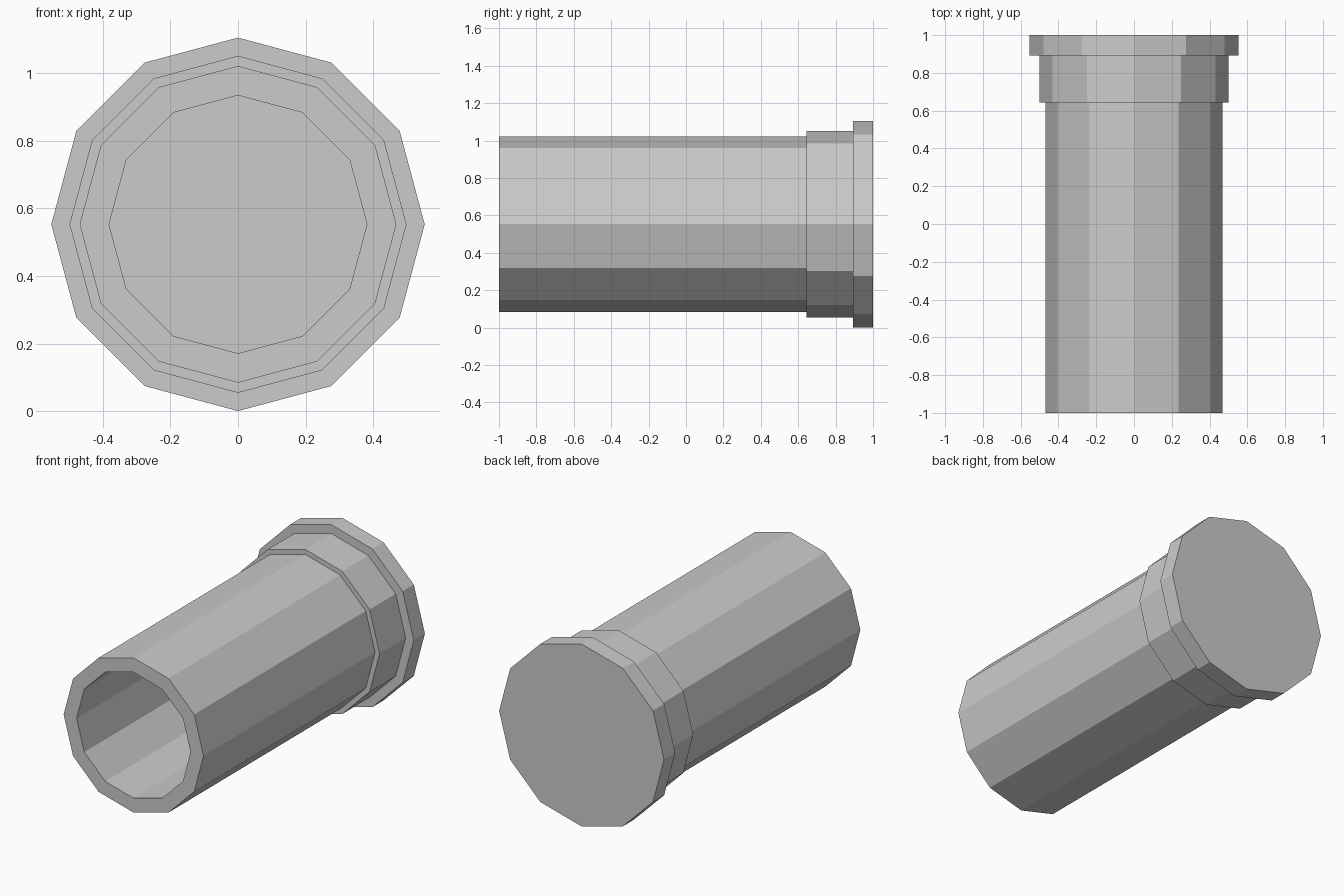
import bpy, bmesh
from math import cos, sin, tau

if "Cube" in bpy.data.objects:
    bpy.data.objects.remove(bpy.data.objects["Cube"])

SIDES = 12
AXIS_Z = 0.553


def lathe(name, profile):
    """Sweep (radius, y) points around the lengthwise axis and cap both ends."""
    bm = bmesh.new()
    rings = []
    for r, y in profile:
        rings.append([bm.verts.new((r * cos(tau * i / SIDES), y,
                                    AXIS_Z + r * sin(tau * i / SIDES)))
                      for i in range(SIDES)])
    for a, b in zip(rings, rings[1:]):
        for i in range(SIDES):
            j = (i + 1) % SIDES
            bm.faces.new((a[i], a[j], b[j], b[i]))
    bm.faces.new(rings[0])
    bm.faces.new(rings[-1])
    bmesh.ops.recalc_face_normals(bm, faces=bm.faces[:])
    mesh = bpy.data.meshes.new(name)
    bm.to_mesh(mesh)
    bm.free()
    obj = bpy.data.objects.new(name, mesh)
    bpy.context.collection.objects.link(obj)
    return obj


# Hollow tube: bore floor, open front rim, body, collar, closed end flange
lathe("flanged_tube", [
    (0.382, 0.893), (0.382, -1.0),
    (0.469, -1.0), (0.469, 0.643),
    (0.499, 0.643), (0.499, 0.893),
    (0.553, 0.893), (0.553, 1.0),
])
